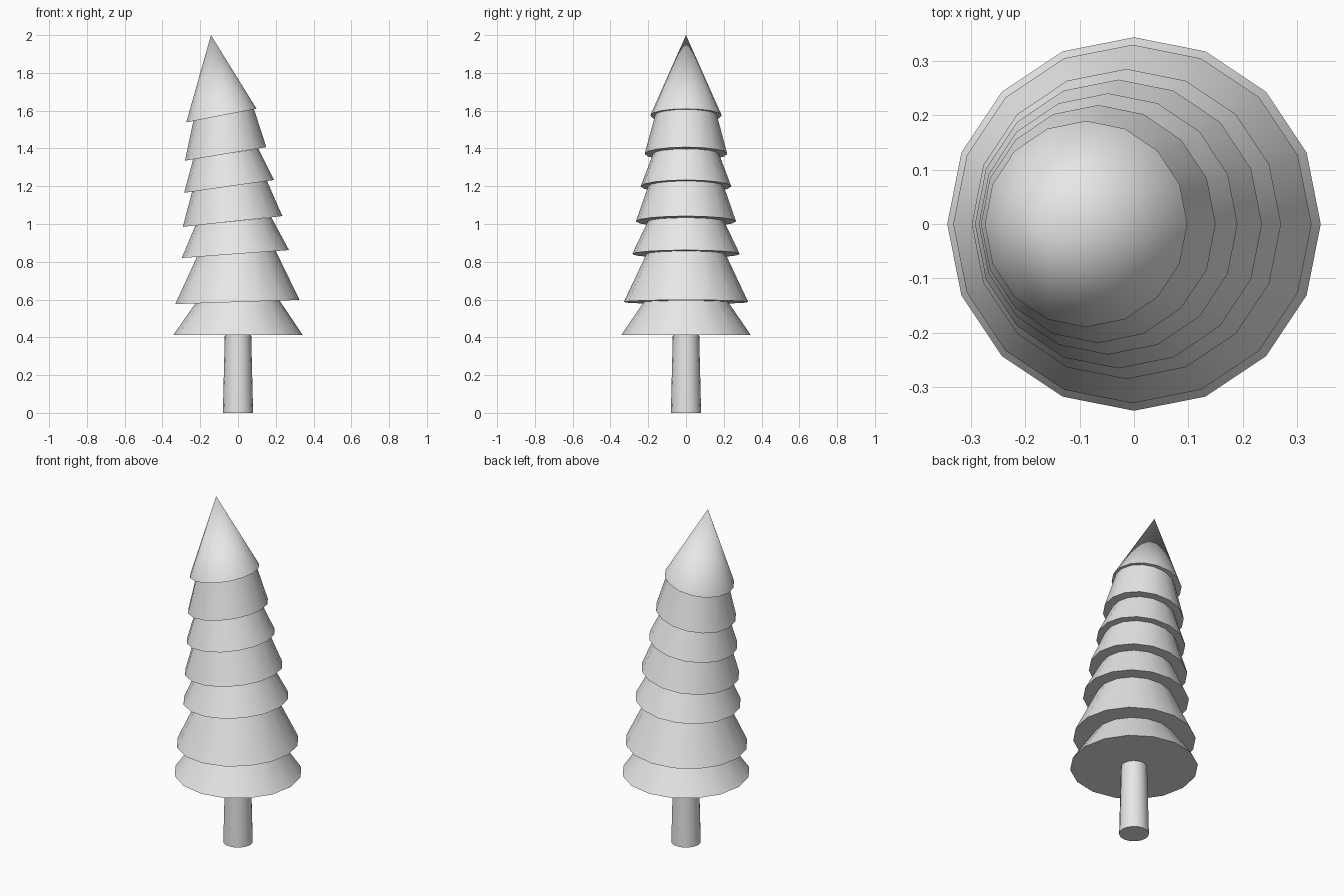
import bpy
import bmesh
import math
from mathutils import Vector

cube = bpy.data.objects.get("Cube")
if cube:
    bpy.data.objects.remove(cube, do_unlink=True)

SIDES = 16

grey = bpy.data.materials.new("plain grey")
grey.use_nodes = True
COLOUR = (0.8, 0.8, 0.8, 1.0)
grey.diffuse_color = COLOUR
grey.node_tree.nodes["Principled BSDF"].inputs["Base Color"].default_value = COLOUR


def ring(bm, left, right):
    """Tilted circle whose outermost points in the xz plane are given."""
    a = Vector((left[0], 0, left[1]))
    b = Vector((right[0], 0, right[1]))
    centre, half = (a + b) / 2, (b - a) / 2
    depth = Vector((0, half.length, 0))
    angles = [math.tau * i / SIDES for i in range(SIDES)]
    return [bm.verts.new(centre + half * math.cos(t) + depth * math.sin(t)) for t in angles]


def bridge(bm, lower, upper):
    for i in range(SIDES):
        j = (i + 1) % SIDES
        bm.faces.new((lower[i], lower[j], upper[j], upper[i]))


def finish(bm, name):
    mesh = bpy.data.meshes.new(name)
    bm.normal_update()
    bm.to_mesh(mesh)
    bm.free()
    obj = bpy.data.objects.new(name, mesh)
    bpy.context.collection.objects.link(obj)
    mesh.materials.append(grey)
    bpy.ops.object.select_all(action="DESELECT")
    obj.select_set(True)
    bpy.context.view_layer.objects.active = obj
    bpy.ops.object.shade_smooth_by_angle(angle=math.radians(35))
    return obj


def tapered(name, base, top):
    """Closed base and sloped wall up to the top ring."""
    bm = bmesh.new()
    lower, upper = ring(bm, *base), ring(bm, *top)
    bm.faces.new(lower[::-1])
    bridge(bm, lower, upper)
    return finish(bm, name)


# Trunk, slightly flared at the foot
tapered("trunk", ((-0.08, 0), (0.08, 0)), ((-0.07, 0.412), (0.07, 0.412)))

# Branch tiers: wide lower rim, then narrow top meeting the next tier's underside
tiers = [
    (((-0.343, 0.412), (0.343, 0.412)), ((-0.225, 0.58), (0.22, 0.595))),
    (((-0.332, 0.576), (0.326, 0.598)), ((-0.217, 0.827), (0.20, 0.857))),
    (((-0.298, 0.82), (0.27, 0.862)), ((-0.225, 0.993), (0.177, 1.034))),
    (((-0.292, 0.985), (0.235, 1.042)), ((-0.243, 1.172), (0.153, 1.229))),
    (((-0.285, 1.165), (0.19, 1.233)), ((-0.237, 1.345), (0.108, 1.398))),
    (((-0.281, 1.335), (0.15, 1.407)), ((-0.236, 1.547), (0.085, 1.607))),
]
for number, (base, top) in enumerate(tiers, 1):
    tapered(f"branch_tier_{number}", base, top)

# Pointed crown leaning to one side
bm = bmesh.new()
rim = ring(bm, (-0.274, 1.538), (0.098, 1.61))
tip = bm.verts.new((-0.143, 0, 2.0))
bm.faces.new(rim[::-1])
for i in range(SIDES):
    bm.faces.new((rim[i], rim[(i + 1) % SIDES], tip))
finish(bm, "crown")
